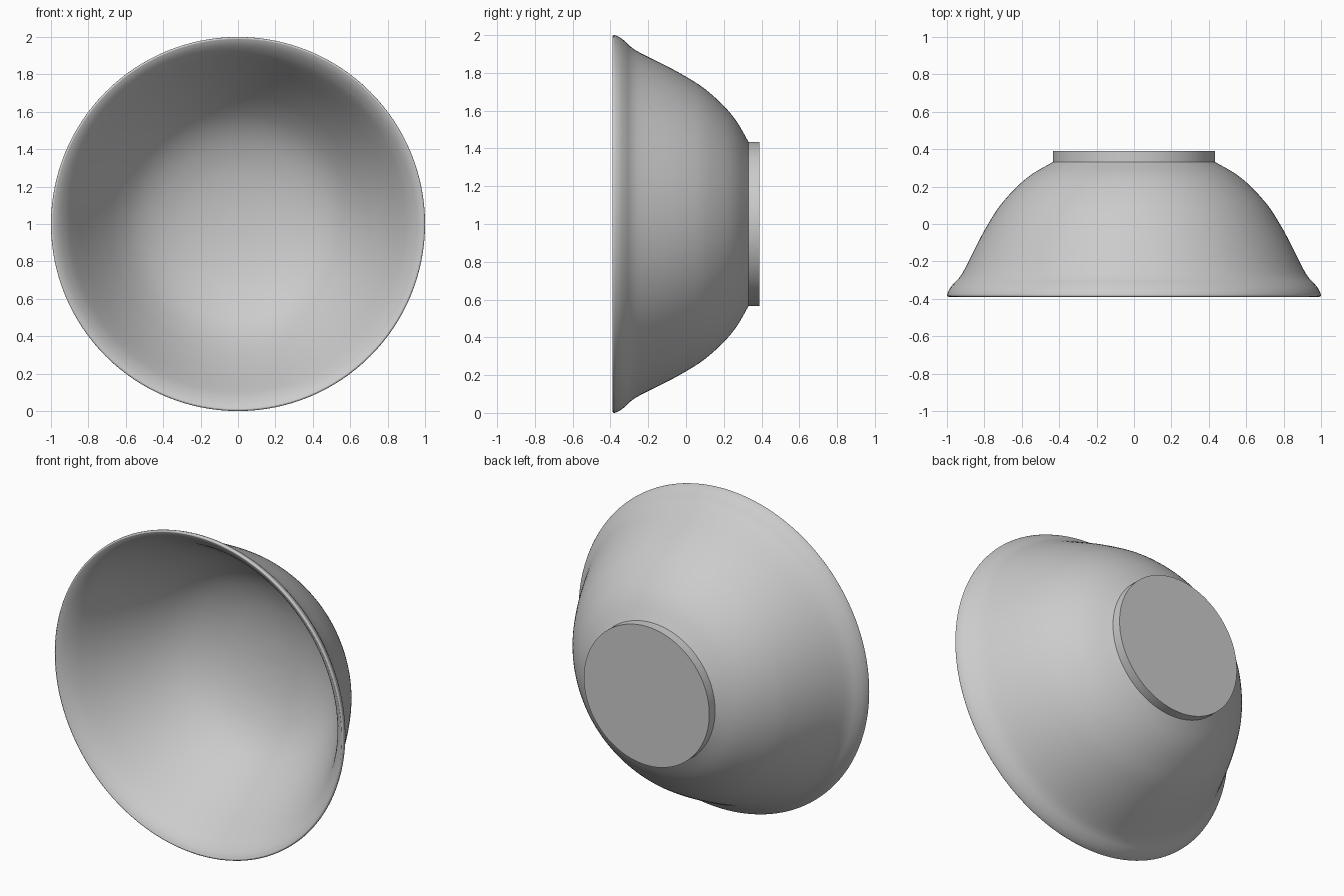
import bpy, bmesh, math

if "Cube" in bpy.data.objects:
    bpy.data.objects.remove(bpy.data.objects["Cube"])

SEG = 128
CENTRE_Z = 1.0


def smooth_path(pts, steps=4):
    """Catmull-Rom curve through (radius, y) points."""
    p = [pts[0]] + pts + [pts[-1]]
    out = []
    for i in range(1, len(p) - 2):
        a, b, c, d = p[i - 1:i + 3]
        for s in range(steps):
            t = s / steps
            out.append(tuple(0.5 * (2 * b[k] + (c[k] - a[k]) * t
                       + (2 * a[k] - 5 * b[k] + 4 * c[k] - d[k]) * t * t
                       + (3 * b[k] - a[k] - 3 * c[k] + d[k]) * t ** 3) for k in (0, 1)))
    return out + [pts[-1]]


def lathe(name, profile):
    """Revolve a (radius, y) profile about the y axis; radius 0 makes a pole."""
    bm = bmesh.new()
    rings = []
    for r, y in profile:
        if r < 1e-6:
            rings.append([bm.verts.new((0, y, CENTRE_Z))] * SEG)
        else:
            rings.append([bm.verts.new((r * math.cos(2 * math.pi * i / SEG), y,
                          CENTRE_Z + r * math.sin(2 * math.pi * i / SEG))) for i in range(SEG)])
    for a, b in zip(rings, rings[1:]):
        for i in range(SEG):
            j = (i + 1) % SEG
            quad = list(dict.fromkeys((a[i], a[j], b[j], b[i])))
            bm.faces.new(quad)
    bmesh.ops.recalc_face_normals(bm, faces=bm.faces)
    mesh = bpy.data.meshes.new(name)
    bm.to_mesh(mesh)
    bm.free()
    obj = bpy.data.objects.new(name, mesh)
    bpy.context.collection.objects.link(obj)
    bpy.ops.object.select_all(action='DESELECT')
    obj.select_set(True)
    bpy.context.view_layer.objects.active = obj
    bpy.ops.object.shade_smooth_by_angle(angle=math.radians(40))
    return obj


# Bowl: rounded inside, straight upper wall, lip, then down the outside into the foot
inner = [(0, .35), (.1, .347), (.22, .332), (.34, .303), (.46, .253), (.56, .185), (.65, .09),
         (.73, -.02), (.80, -.13), (.87, -.25), (.91, -.315), (.94, -.352)]
rim = [(.965, -.375), (.985, -.387), (.993, -.389), (1.0, -.38)]
outer = [(.988, -.35), (.965, -.32), (.935, -.288), (.905, -.24), (.835, -.1),
         (.78, 0), (.715, .1), (.625, .2), (.54, .27), (.432, .332)]
foot = [(.434, .332), (.434, .39), (0, .39)]
lathe("bowl", smooth_path(inner + rim + outer) + foot)
